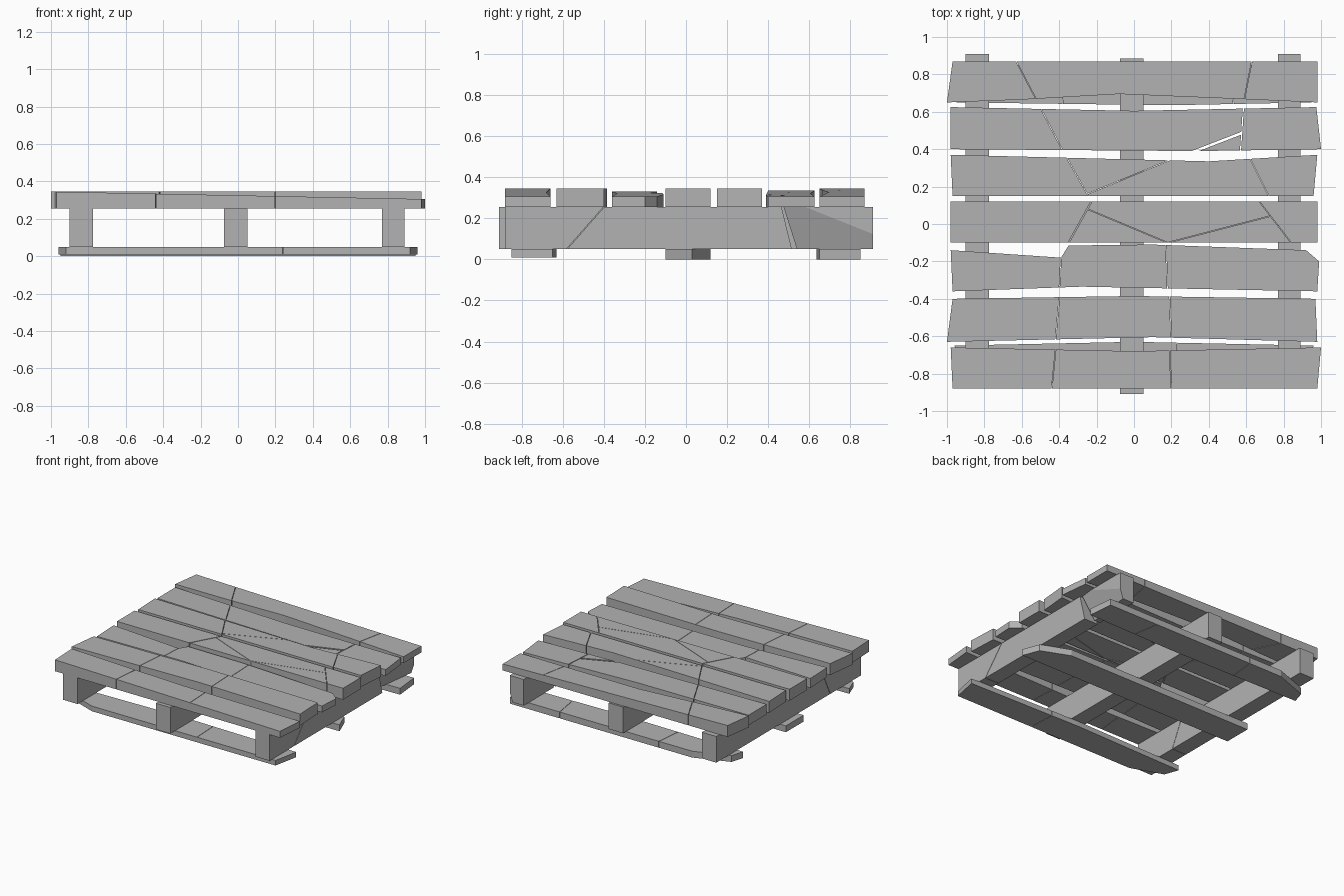
import bpy, bmesh
from mathutils import Vector

default = bpy.data.objects.get("Cube")
if default:
    bpy.data.objects.remove(default, do_unlink=True)

wood = bpy.data.materials.new("weathered_grey_wood")
wood.use_nodes = True
GREY = (0.45, 0.45, 0.45, 1)
wood.diffuse_color = GREY
wood.node_tree.nodes["Principled BSDF"].inputs["Base Color"].default_value = GREY


def inside(poly, p):
    """Crossing test for a point in an outline."""
    hit = False
    for a, b in zip(poly, poly[1:] + poly[:1]):
        if (a.y > p.y) != (b.y > p.y):
            if p.x < a.x + (p.y - a.y) * (b.x - a.x) / (b.y - a.y):
                hit = not hit
    return hit


def clip(poly, origin, normal):
    """Keep the part of an outline on the side the normal points to."""
    kept = []
    for a, b in zip(poly, poly[1:] + poly[:1]):
        da, db = (a - origin).dot(normal), (b - origin).dot(normal)
        if da >= 0:
            kept.append(a)
        if da * db < 0:
            kept.append(a.lerp(b, da / (da - db)))
    return kept


def crack(pieces, start, end, gap=0.003):
    """Split the piece under the crack in two, leaving a thin gap."""
    start, end = Vector(start), Vector(end)
    mid = (start + end) / 2
    normal = (end - start).orthogonal().normalized()
    result = []
    for poly in pieces:
        if inside(poly, mid):
            for n in (normal, -normal):
                result.append(clip(poly, mid + n * gap / 2, n))
        else:
            result.append(poly)
    return result


def timber(name, outline, cracks, near, far):
    """Extrude an outline between two mapped surfaces, after cracking it."""
    pieces = [[Vector(p) for p in outline]]
    for c in cracks:
        pieces = crack(pieces, *c)
    bm = bmesh.new()
    for poly in pieces:
        if len(poly) < 3:
            continue
        low = [bm.verts.new(near(p.x, p.y)) for p in poly]
        high = [bm.verts.new(far(p.x, p.y)) for p in poly]
        bm.faces.new(low[::-1])
        bm.faces.new(high)
        for i in range(len(poly)):
            j = (i + 1) % len(poly)
            bm.faces.new((low[i], low[j], high[j], high[i]))
    bmesh.ops.recalc_face_normals(bm, faces=bm.faces)
    mesh = bpy.data.meshes.new(name)
    bm.to_mesh(mesh)
    bm.free()
    mesh.materials.append(wood)
    obj = bpy.data.objects.new(name, mesh)
    bpy.context.collection.objects.link(obj)


def board(name, outline, cracks, bottom, left, right):
    """Flat board whose top runs from height left (-x) to right (+x)."""
    timber(name, outline, cracks,
           lambda x, y: (x, y, bottom),
           lambda x, y: (x, y, left + (right - left) * (x + 1) / 2))


def stringer(name, outline, cracks, inner, outer):
    """Upright beam drawn in side profile."""
    timber(name, outline, cracks,
           lambda y, z: (inner, y, z),
           lambda y, z: (outer, y, z))


DECK, HIGH, WORN = 0.255, 0.345, 0.305

# Deck boards, front to back
board("deck_board_front",
      [(-.97, -.88), (.98, -.88), (1, -.66), (0, -.68), (-.98, -.66)],
      [((-.42, -.68), (-.44, -.88)), ((.19, -.68), (.2, -.88))],
      DECK, HIGH, WORN)
board("deck_board_second",
      [(-1, -.63), (.1, -.605), (.98, -.63), (.97, -.4), (0, -.385), (-.97, -.4)],
      [((-.4, -.4), (-.42, -.62)), ((.19, -.4), (.2, -.62))],
      DECK, HIGH, HIGH)
board("deck_board_third",
      [(-.97, -.36), (-.28, -.335), (.98, -.36), (.99, -.2), (.92, -.14),
       (.1, -.11), (-.35, -.115), (-.39, -.18), (-.98, -.14)],
      [((-.39, -.18), (-.4, -.36)), ((.17, -.11), (.18, -.36))],
      DECK, .33, WORN)
board("deck_board_middle",
      [(-.98, -.1), (.98, -.1), (.98, .12), (-.98, .12)],
      [((-.35, -.1), (-.25, .08), .006), ((.67, .12), (.84, -.1)),
       ((-.25, .08), (.18, -.1)), ((.18, -.1), (.72, .04))],
      DECK, HIGH, HIGH)
board("deck_board_fifth",
      [(-.97, .15), (.96, .15), (.98, .37), (.4, .335), (0, .345), (-.98, .37)],
      [((-.36, .355), (-.25, .16)), ((-.25, .16), (.2, .345)),
       ((.62, .35), (.72, .15))],
      DECK, HIGH, HIGH)
board("deck_board_sixth",
      [(-.98, .4), (.34, .39), (1, .4), (.975, .625), (0, .605), (-.98, .625)],
      [((-.5, .62), (-.38, .39)), ((.585, .62), (.57, .4), .006),
       ((.34, .395), (.56, .48), .014)],
      DECK, .335, WORN)
board("deck_board_back",
      [(-.97, .87), (-1, .65), (-.6, .665), (-.08, .695), (.53, .67),
       (.98, .65), (.98, .87)],
      [((-.63, .87), (-.53, .68)), ((.63, .87), (.59, .67))],
      DECK, HIGH, WORN)

# Upright stringers under the deck
LOW = 0.05


def side(front, back):
    return [(front, LOW), (back, LOW), (back, DECK), (front, DECK)]


stringer("left_end_stringer", side(-.88, .91), [((-.5, LOW), (-.4, DECK))], -.9, -.775)
stringer("centre_stringer", side(-.91, .885), [], -.075, .05)
stringer("split_stringer",
         [(-.88, LOW), (.515, LOW), (.465, DECK), (-.88, DECK)],
         [((-.58, LOW), (-.4, DECK))], .77, .89)


# Broken stringer end, its lower outer face sheared inward below a slanted line
def sheared(y, z):
    depth = max(0, DECK - .4 * (y - .58) - z)
    return (.89 - .33 * depth, y, z)


timber("split_stringer_end",
       [(.54, LOW), (.91, LOW), (.91, DECK), (.475, DECK)],
       [((.58, DECK), (.91, .123), 0)],
       lambda y, z: (.77, y, z), sheared)

# Bottom runners
board("runner_front",
      [(-.67, -.85), (.92, -.85), (.96, -.65), (0, -.63), (-.96, -.65), (-.92, -.76)],
      [((.23, -.64), (.24, -.85))], .01, LOW, LOW)
board("runner_middle",
      [(-.95, -.1), (.95, -.1), (.9, .03), (.68, .12), (-.95, .12)],
      [], 0, LOW, LOW)
board("runner_back",
      [(-.95, .65), (.2, .635), (.95, .65), (.93, .85), (-.65, .85), (-.92, .75)],
      [((.53, .66), (.5, .85)), ((-.38, .66), (-.36, .85))], 0, LOW, LOW)
